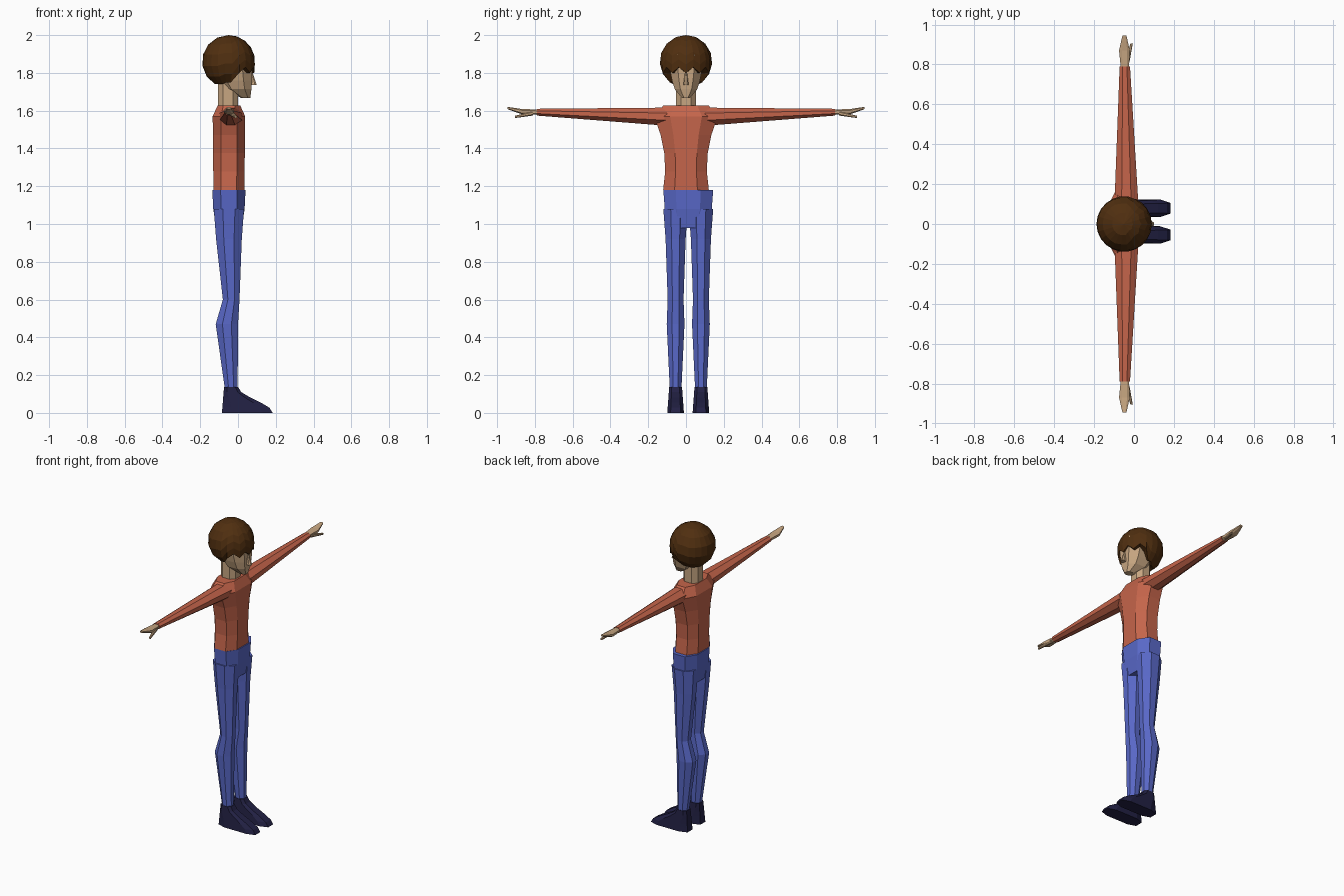
import bpy
import bmesh
import math
from mathutils import Vector

if "Cube" in bpy.data.objects:
    bpy.data.objects.remove(bpy.data.objects["Cube"], do_unlink=True)


def material(name, red, green, blue):
    mat = bpy.data.materials.new(name)
    mat.use_nodes = True
    color = (red, green, blue, 1)
    mat.diffuse_color = color
    mat.node_tree.nodes["Principled BSDF"].inputs["Base Color"].default_value = color
    return mat


skin = material("skin", .57, .38, .22)
red_shirt = material("red_shirt", .56, .13, .07)
blue_pants = material("blue_pants", .1, .14, .58)
navy_shoe = material("navy_shoe", .016, .015, .058)
brown_hair = material("brown_hair", .08, .028, .005)


def finish(bm, name, mat):
    """Turn the bmesh into a flat shaded object of one colour."""
    bmesh.ops.recalc_face_normals(bm, faces=bm.faces)
    mesh = bpy.data.meshes.new(name)
    bm.to_mesh(mesh)
    bm.free()
    mesh.materials.append(mat)
    obj = bpy.data.objects.new(name, mesh)
    bpy.context.collection.objects.link(obj)


def octagon(chamfer):
    """Corners of a square with its corners cut off, in order around it."""
    corners = [(u, v) for u in (-1, 1) for v in (-chamfer, chamfer)]
    corners += [(v, u) for u, v in corners]
    return sorted(corners, key=lambda corner: math.atan2(corner[1], corner[0]))


def steps(count):
    return [index / (count - 1) for index in range(count)]


def loft(name, mat, rings, sideways=False, side=1, shift=0, chamfer=.5):
    """Join octagonal rings, each (position, depth centre, half depth, centre, half)."""
    bm = bmesh.new()
    loops = []
    for position, depth_mid, depth, mid, half in rings:
        loop = []
        for u, v in octagon(chamfer):
            x, across = depth_mid + u * depth, mid + v * half
            y, z = (position, across) if sideways else (across, position)
            loop.append(bm.verts.new((x, y * side + shift, z)))
        loops.append(loop)
    for low, high in zip(loops, loops[1:]):
        for i in range(len(low)):
            bm.faces.new((low[i - 1], low[i], high[i], high[i - 1]))
    bm.faces.new(loops[0])
    bm.faces.new(loops[-1])
    finish(bm, name, mat)


body_x = -.048
leg_y = .067
lower_shift = .012
waist = 1.18
chest_rise = .39
shoulder_top = 1.627
shoe_height = .137

# Shirt narrows above the waist, then widens to the shoulders
shirt_rings = [(waist + chest_rise * t, body_x, .082 + .004 * t, 0,
                .11 + .12 * (t - .3) ** 2) for t in steps(5)]
shirt_rings.append((shoulder_top, body_x, .06, 0, .12))
loft("shirt_body", red_shirt, shirt_rings)

# Hips round in towards the crotch
hip_rings = [(waist - t / 5, body_x, .088 - .02 * t * t, 0, .132 - .03 * t * t)
             for t in steps(3)]
loft("hips", blue_pants, hip_rings, shift=lower_shift)

# Leg joints: height, depth centre, half depth, half width
leg_joints = {
    "hip": (1.08, body_x, .08, .065),
    "thigh": (.92, body_x, .068, .053),
    "knee": (.6, -.036, .044, .042),
    "calf": (.47, -.059, .059, .047),
    "ankle": (.13, -.036, .034, .031),
}

for label, side in (("left", 1), ("right", -1)):
    # Sleeves taper straight from the shoulder to the wrist
    loft(label + "_sleeve", red_shirt, [
        (.1, -.038, .06, 1.568, .048),
        (.79, -.046, .026, 1.592, .018)], True, side, chamfer=.4)

    # Hands: wrist, palm and raised fingertips, with a thumb pointing forward
    loft(label + "_hand", skin, [
        (.78, -.046, .02, 1.592, .014),
        (.87, body_x, .027, 1.595, .014),
        (.945, body_x, .01, 1.614, .006)], True, side)
    loft(label + "_thumb", skin, [
        (.81, -.035, .012, 1.586, .012),
        (.905, -.012, .006, 1.567, .006)], True, side)

    # Trouser legs
    leg_rings = [(z, x, depth, leg_y, half) for z, x, depth, half in leg_joints.values()]
    loft(label + "_leg", blue_pants, leg_rings, side=side, shift=lower_shift, chamfer=.4)

    # Shoes slope from the toe up to the ankle
    shoe_rings = []
    for t in steps(6):
        toe = .092 * (1 + math.cos(math.pi * t))
        heel = .011 * t - .085
        shoe_rings.append((shoe_height * t, (toe + heel) / 2, (toe - heel) / 2,
                           leg_y, .044 - .01 * t))
    loft(label + "_shoe", navy_shoe, shoe_rings, side=side, shift=lower_shift, chamfer=.6)

# Neck
loft("neck", skin, [(z, -.052, .053, 0, .052) for z in (1.61, 1.78)])

# Head swells quickly from the chin to the temples
head_rings = []
for t in steps(6):
    swell = math.sqrt(math.sin(t * math.pi / 2))
    head_rings.append((1.668 + .23 * t, .04 - .072 * swell, .025 + .083 * swell,
                       0, .022 + .068 * swell))
loft("head", skin, head_rings)
loft("nose", skin, [(1.735, .08, .02, 0, .014), (1.8, .07, .008, 0, .006)])

# Hair is a faceted ball cut off by a hairline, with a jagged fringe over the face
columns, rows = 22, 6
hair_radius = .14
hair_centre = Vector((-.05, 0, 1.86))
up = Vector((0, 0, hair_radius))
bm = bmesh.new()
crown = bm.verts.new(hair_centre + up)
inside = bm.verts.new(hair_centre - up / 2)
locks = []
for k in range(columns):
    angle = math.tau * k / columns
    facing = math.cos(angle)
    fringe = facing > .35
    drop = .06 - .03 * (k % 2) if fringe else .11 + .01 * (facing < -.2)
    reach = math.acos(-drop / hair_radius)
    lock = []
    for row in range(1, rows + 1):
        polar = reach * row / rows
        spread = math.sin(polar)
        if fringe and polar > math.pi / 2:
            spread = max(spread, .97)
        outward = Vector((facing, math.sin(angle), 0)) * hair_radius * spread
        lock.append(bm.verts.new(hair_centre + outward + up * math.cos(polar)))
    locks.append(lock)
for k in range(columns):
    a, b = locks[k - 1], locks[k]
    bm.faces.new((crown, a[0], b[0]))
    bm.faces.new((a[-1], inside, b[-1]))
    for row in range(1, rows):
        bm.faces.new((a[row - 1], a[row], b[row], b[row - 1]))
finish(bm, "hair", brown_hair)
